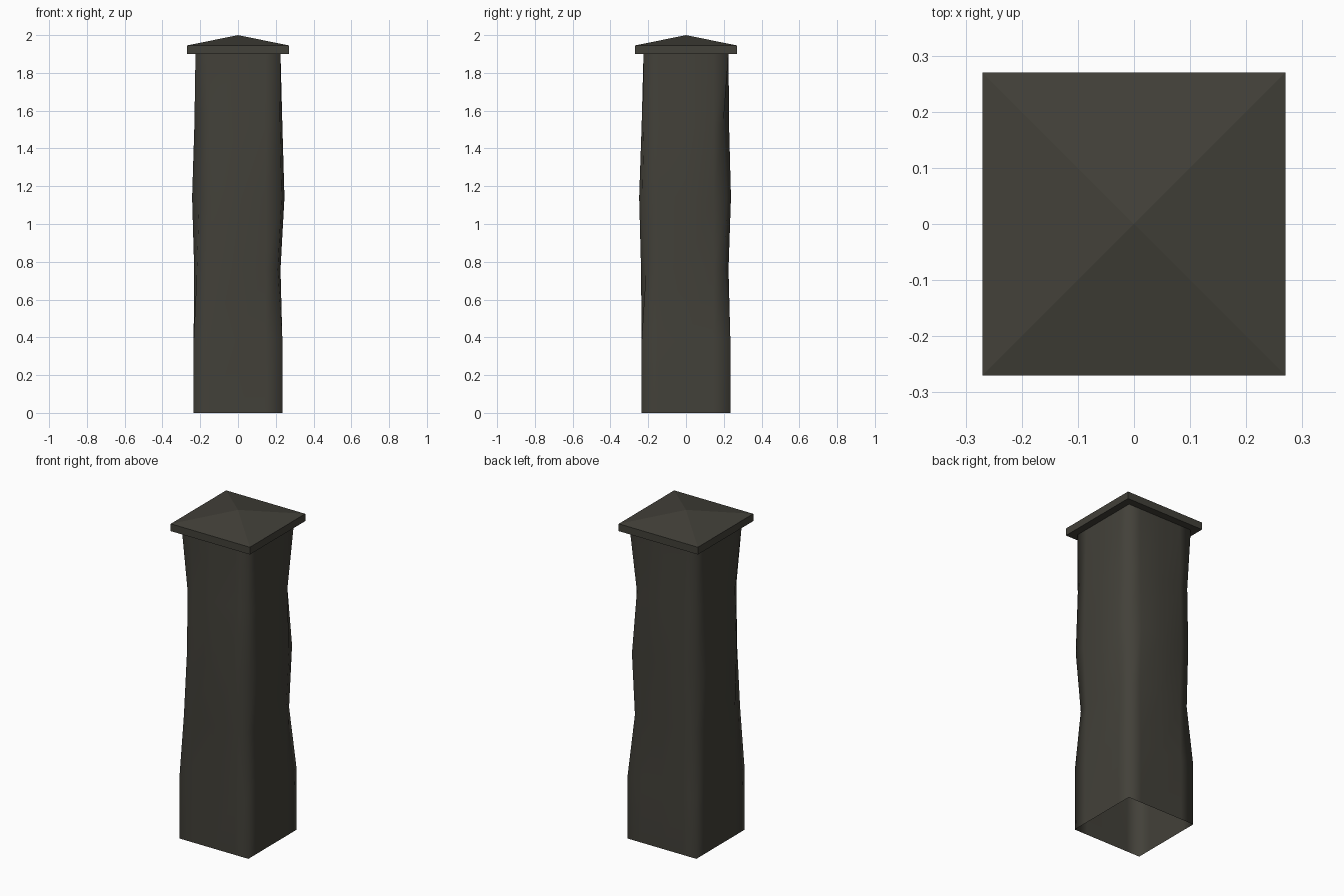
import bpy, bmesh

if "Cube" in bpy.data.objects:
    bpy.data.objects.remove(bpy.data.objects["Cube"])

stone = bpy.data.materials.new("dark_stone")
stone.diffuse_color = (0.055, 0.052, 0.041, 1)
stone.use_nodes = True
stone.node_tree.nodes["Principled BSDF"].inputs["Base Color"].default_value = stone.diffuse_color


def make_object(name, bm, smooth):
    bm.normal_update()
    mesh = bpy.data.meshes.new(name)
    bm.to_mesh(mesh)
    bm.free()
    mesh.materials.append(stone)
    for p in mesh.polygons:
        p.use_smooth = smooth
    obj = bpy.data.objects.new(name, mesh)
    bpy.context.collection.objects.link(obj)
    return obj


# Weathered shaft: six rings; sides front, right, back, left bulge, corners are worn in
sides = [
    (.235, .235, .235, .235),
    (.235, .235, .235, .235),
    (.238, .225, .225, .232),
    (.248, .246, .238, .243),
    (.235, .235, .228, .231),
    (.225, .225, .225, .225),
]
# half-width at corners front-left, front-right, back-right, back-left
corners = [
    (.235, .235, .235, .235),
    (.235, .235, .235, .235),
    (.217, .211, .205, .209),
    (.205, .231, .217, .215),
    (.202, .223, .197, .211),
    (.225, .225, .225, .225),
]
bm = bmesh.new()
rings = []
for i in range(6):
    ring = []
    for k in range(4):
        c, d = corners[i][k], sides[i][k]
        for t in (-1, -.62, 0, .62):
            u, v = (-c, -c) if t == -1 else (t * .235, -d)
            for _ in range(k):          # quarter turns around the shaft
                u, v = -v, u
            ring.append(bm.verts.new((u, v, 0.38 * i)))
    rings.append(ring)
for lo, hi in zip(rings, rings[1:]):
    n = len(lo)
    for j in range(n):
        m = (j + 1) % n
        bm.faces.new((lo[j], lo[m], hi[m], hi[j]))
make_object("pillar_shaft", bm, True)

# Pyramid cap on a thin square slab
bm = bmesh.new()
square = [(-.27, -.27), (.27, -.27), (.27, .27), (-.27, .27)]
low = [bm.verts.new((x, y, 1.9)) for x, y in square]
top = [bm.verts.new((x, y, 1.945)) for x, y in square]
apex = bm.verts.new((0, 0, 2))
bm.faces.new(low[::-1])
for j in range(4):
    m = (j + 1) % 4
    bm.faces.new((low[j], low[m], top[m], top[j]))
    bm.faces.new((top[j], top[m], apex))
make_object("pillar_cap", bm, False)
